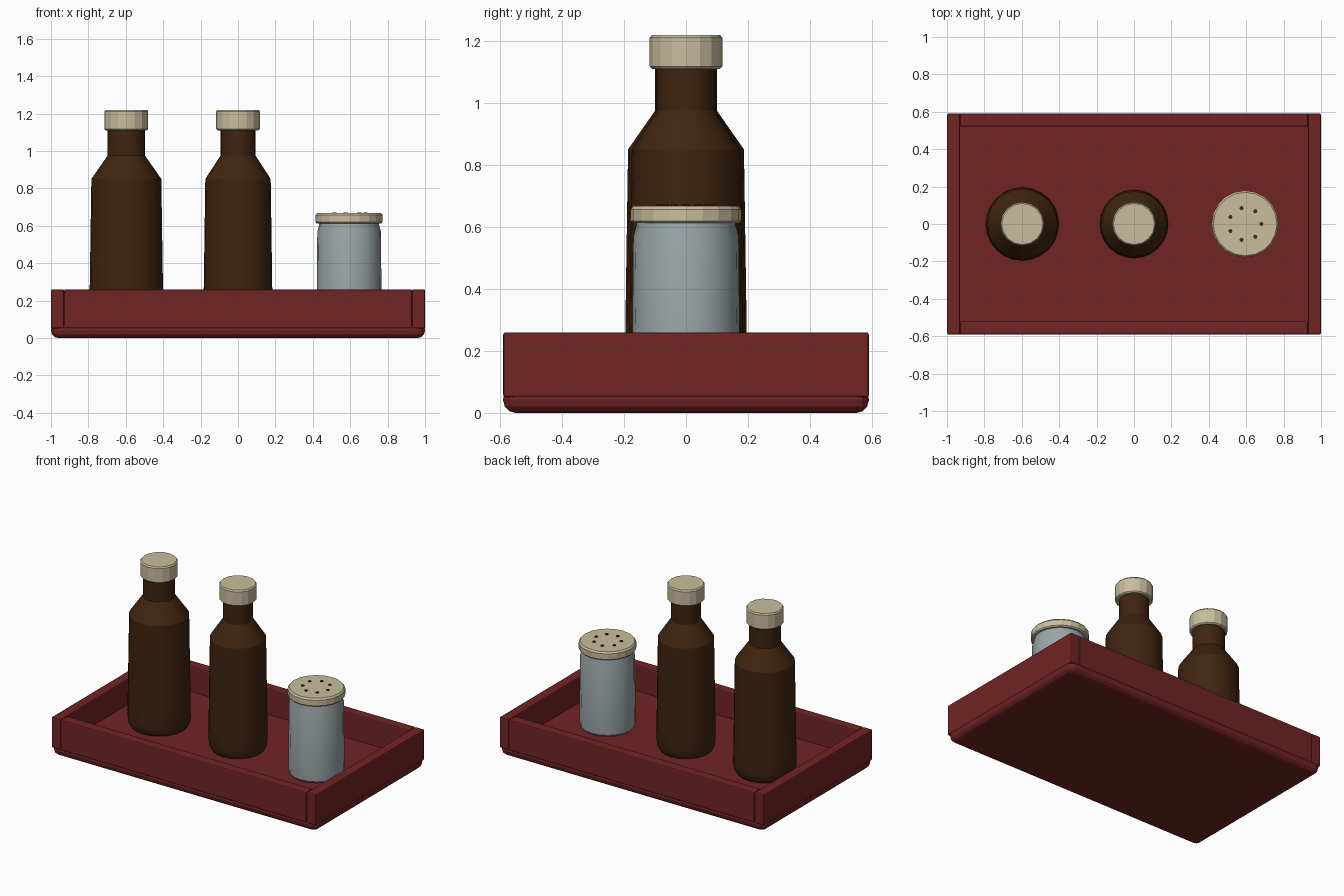
import bpy, math

if "Cube" in bpy.data.objects:
    bpy.data.objects.remove(bpy.data.objects["Cube"])


def mat(name, rgb):
    m = bpy.data.materials.new(name)
    m.diffuse_color = (*rgb, 1)
    m.use_nodes = True
    m.node_tree.nodes["Principled BSDF"].inputs["Base Color"].default_value = m.diffuse_color
    return m


RED = mat("tray red", (0.165, 0.017, 0.017))
BROWN = mat("bottle brown", (0.050, 0.018, 0.005))
CREAM = mat("cap cream", (0.58, 0.51, 0.34))
GREY = mat("shaker grey", (0.33, 0.38, 0.39))


def finish(obj, name, material, angle=None):
    obj.name = name
    obj.data.materials.append(material)
    if angle is not None:
        bpy.ops.object.shade_smooth_by_angle(angle=math.radians(angle))


def box(name, lo, hi, material, bevel, segments=2):
    bpy.ops.mesh.primitive_cube_add(size=1, location=[(a + b) / 2 for a, b in zip(lo, hi)])
    o = bpy.context.object
    o.scale = [b - a for a, b in zip(lo, hi)]
    bpy.ops.object.transform_apply(location=False, rotation=False, scale=True)
    m = o.modifiers.new("bevel", 'BEVEL')
    m.width, m.segments = bevel, segments
    finish(o, name, material)


def lathe(name, x, profile, sides, material, angle=None):
    """Closed solid of revolution from (radius, height) points, bottom to top."""
    verts, faces = [], []
    for r, z in profile:
        for i in range(sides):
            a = math.tau * i / sides
            verts.append((r * math.cos(a), r * math.sin(a), z))
    for k in range(len(profile) - 1):
        for i in range(sides):
            j = (i + 1) % sides
            faces.append((k * sides + i, k * sides + j,
                          (k + 1) * sides + j, (k + 1) * sides + i))
    faces.append(tuple(reversed(range(sides))))
    faces.append(tuple(range((len(profile) - 1) * sides, len(profile) * sides)))
    me = bpy.data.meshes.new(name)
    me.from_pydata(verts, [], faces)
    o = bpy.data.objects.new(name, me)
    bpy.context.collection.objects.link(o)
    bpy.ops.object.select_all(action='DESELECT')
    o.select_set(True)
    bpy.context.view_layer.objects.active = o
    o.location.x = x
    finish(o, name, material, angle)


# Tray: rounded base, two full-depth side walls, front and back walls between
W, D, T, H = 1.0, 0.59, 0.07, 0.26
box("tray_base", (-W, -D, 0), (W, D, 0.085), RED, 0.04, 3)
for s, side in ((-1, "left"), (1, "right")):
    xs = sorted((s * W, s * (W - T)))
    box(f"tray_wall_{side}", (xs[0], -D, 0.05), (xs[1], D, H), RED, 0.008)
for s, side in ((-1, "front"), (1, "back")):
    ys = sorted((s * D, s * (D - T)))
    box(f"tray_wall_{side}", (T - W, ys[0], 0.05), (W - T, ys[1], H), RED, 0.008)

# Bottles with caps; the second is a little slimmer
for name, x, k in (("left", -0.597, 1.0), ("middle", 0.0, 0.935)):
    body = [(0.155, 0.083), (0.178, 0.093), (0.192, 0.115), (0.197, 0.15),
            (0.196, 0.26), (0.187, 0.85), (0.100, 0.975), (0.100, 1.12)]
    lathe(f"bottle_{name}", x, [(r * k, z) for r, z in body], 24, BROWN, 30)
    lathe(f"bottle_cap_{name}", x,
          [(0.110, 1.110), (0.117, 1.117), (0.117, 1.211), (0.110, 1.220)], 16, CREAM)

# Shaker jar, lid and ring of holes
SX = 0.594
lathe("shaker_jar", SX,
      [(0.160, 0.083), (0.172, 0.097), (0.174, 0.15), (0.170, 0.57),
       (0.160, 0.605), (0.160, 0.63)], 20, GREY, 25)
lathe("shaker_lid", SX,
      [(0.172, 0.612), (0.179, 0.619), (0.179, 0.657), (0.170, 0.668)], 20, CREAM)
for i in range(7):
    a = math.tau * i / 7
    bpy.ops.mesh.primitive_cylinder_add(
        vertices=8, radius=0.011, depth=0.008,
        location=(SX + 0.087 * math.cos(a), 0.087 * math.sin(a), 0.668))
    finish(bpy.context.object, f"shaker_hole_{i + 1}", BROWN)
